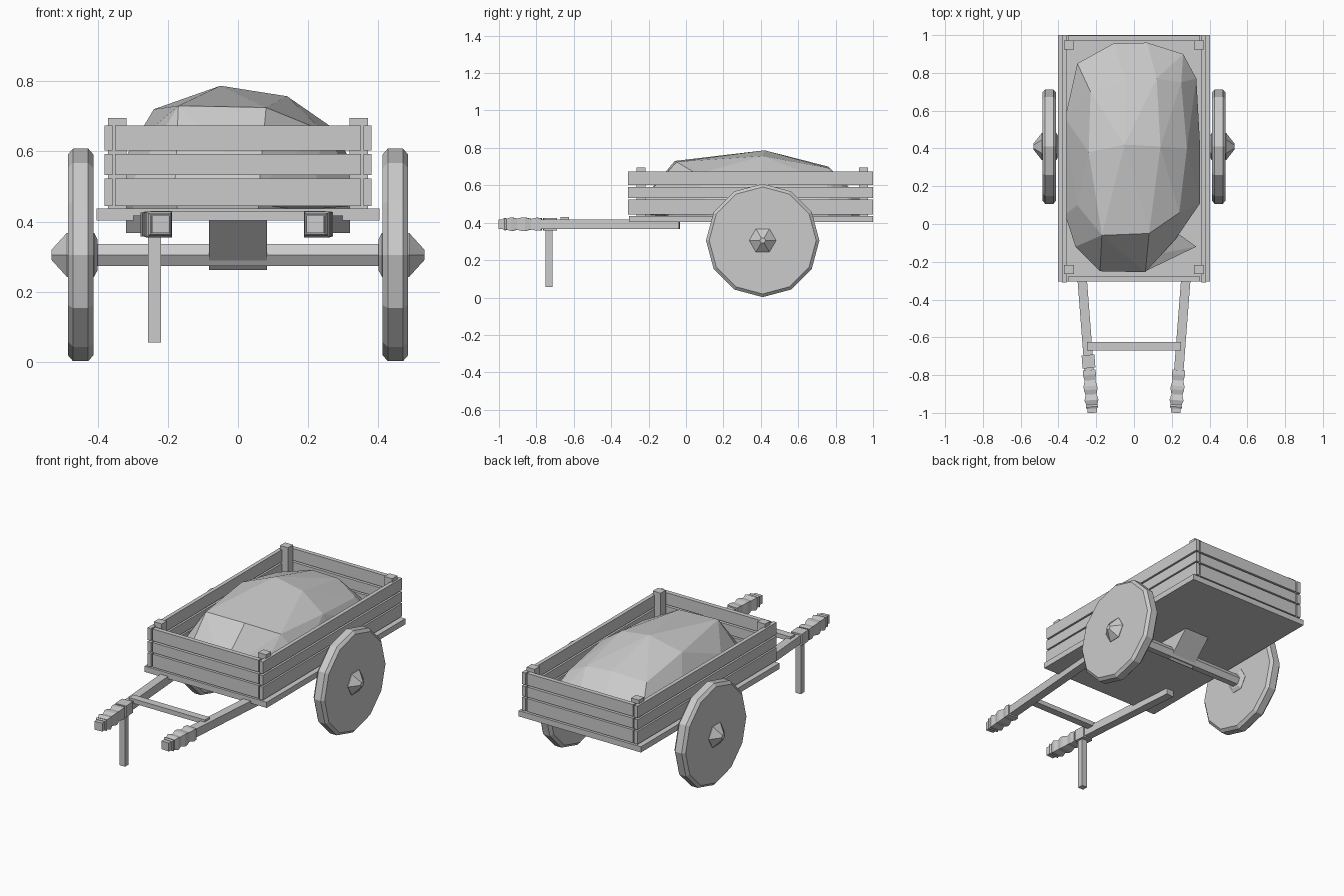
import bpy, bmesh, math
from mathutils import Matrix, Vector

if "Cube" in bpy.data.objects:
    bpy.data.objects.remove(bpy.data.objects["Cube"])


def make(name, bm, matrix=Matrix()):
    bmesh.ops.recalc_face_normals(bm, faces=bm.faces)
    me = bpy.data.meshes.new(name)
    bm.to_mesh(me)
    bm.free()
    ob = bpy.data.objects.new(name, me)
    ob.matrix_world = matrix
    bpy.context.collection.objects.link(ob)
    return ob


def box(name, x0, x1, y0, y1, z0, z1):
    bm = bmesh.new()
    size = Matrix.Diagonal((x1 - x0, y1 - y0, z1 - z0, 1))
    centre = Vector((x0 + x1, y0 + y1, z0 + z1)) / 2
    bmesh.ops.create_cube(bm, size=1, matrix=Matrix.Translation(centre) @ size)
    return make(name, bm)


def loft(name, sides, stations, matrix, phase=0):
    """Rings of (position along local z, radius), capped at both ends."""
    bm = bmesh.new()
    rings = []
    for z, r in stations:
        angles = [phase + 2 * math.pi * i / sides for i in range(sides)]
        rings.append([bm.verts.new((r * math.cos(a), r * math.sin(a), z)) for a in angles])
    for a, b in zip(rings, rings[1:]):
        for i in range(sides):
            j = (i + 1) % sides
            bm.faces.new((a[i], a[j], b[j], b[i]))
    bm.faces.new(rings[0])
    bm.faces.new(rings[-1])
    return make(name, bm, matrix)


def hull(name, points):
    bm = bmesh.new()
    for p in points:
        bm.verts.new(p)
    res = bmesh.ops.convex_hull(bm, input=bm.verts)
    loose = [v for v in bm.verts if not v.link_faces]
    bmesh.ops.delete(bm, geom=loose, context='VERTS')
    return make(name, bm)


# Cart bed and slatted walls
box("bed_floor", -.403, .403, -.305, 1, .403, .437)
for z0, z1 in ((.445, .523), (.532, .592), (.602, .673)):
    for s in (-1, 1):
        xs = sorted((s * .358, s * .381))
        box("side_plank", *xs, -.31, 1, z0, z1)
    box("front_plank", -.35, .35, -.305, -.278, z0, z1)
    box("back_plank", -.35, .35, .972, .998, z0, z1)

# Corner posts
for s in (-1, 1):
    xs = sorted((s * .318, s * .37))
    for y in (-.264, .924):
        box("corner_post", *xs, y, y + .048, .43, .695)

# Axle, its diamond-section bearer and the wheels
AY, AZ = .41, .305


def along_x(s, z=AZ):
    return Matrix.Translation((0, AY, z)) @ Matrix.Rotation(s * math.pi / 2, 4, 'Y')


loft("axle", 6, [(-.43, .036), (.43, .036)], along_x(1), math.pi / 2)
loft("axle_bearer", 4, [(-.082, .145), (.082, .145)], along_x(1, .407))
for s in (-1, 1):
    loft("wheel", 12, [(.412, .286), (.427, .303), (.47, .303), (.485, .286)], along_x(s))
    loft("hub", 6, [(.40, .05), (.41, .072), (.488, .072), (.532, .016)],
         along_x(s), math.pi / 2)

# Converging handle rails with carved square grips
for s in (-1, 1):
    start, end = Vector((s * .294, -.035, .392)), Vector((s * .22, -1, .392))
    d = end - start
    mat = Matrix.Translation(start) @ d.to_track_quat('Z', 'Y').to_matrix().to_4x4()
    q = math.sqrt(2)
    L = d.length
    loft("handle_rail", 4, [(0, .025 * q), (L, .025 * q)], mat, math.pi / 4)
    grip = [(.74, .033), (.765, .035), (.795, .028), (.825, .036), (.845, .036),
            (.87, .029), (.90, .037), (.925, .029), (.935, .033), (.945, .028)]
    loft("handle_grip", 4, [(z, h * q) for z, h in grip], mat, math.pi / 4)
    if s < 0:
        loft("leg_collar", 4, [(.66, .034 * q), (.73, .034 * q)], mat, math.pi / 4)

# Crossbar and prop leg
box("crossbar", -.25, .25, -.67, -.625, .403, .43)
box("prop_leg", -.256, -.22, -.75, -.715, .056, .40)

# Lumpy load: base outline and crown points, wrapped in a hull
outline = [(-.11, .955), (.07, .96), (.26, .9), (.33, .77), (.35, .41), (.35, .11),
           (.22, -.08), (.06, -.255), (-.18, -.25), (-.31, -.12), (-.365, .05),
           (-.365, .56), (-.3, .85)]
crown = [(-.05, .42, .787), (.14, .41, .757), (-.24, .38, .72), (-.17, -.06, .73),
         (.08, -.05, .725), (-.04, .76, .70), (.12, .77, .69), (-.23, .7, .66),
         (.24, .06, .66), (.28, .4, .66), (-.3, .1, .62), (.25, .75, .62)]
base = [(x, y, .50) for x, y in outline]
foot = [(x * .95, .35 + (y - .35) * .97, .42) for x, y in outline]
hull("load", base + crown + foot)
hull("load_spill", [(-.04, -.19, .5), (.19, -.02, .5), (.33, -.12, .445),
                    (.06, -.25, .45), (.15, -.1, .43)])
